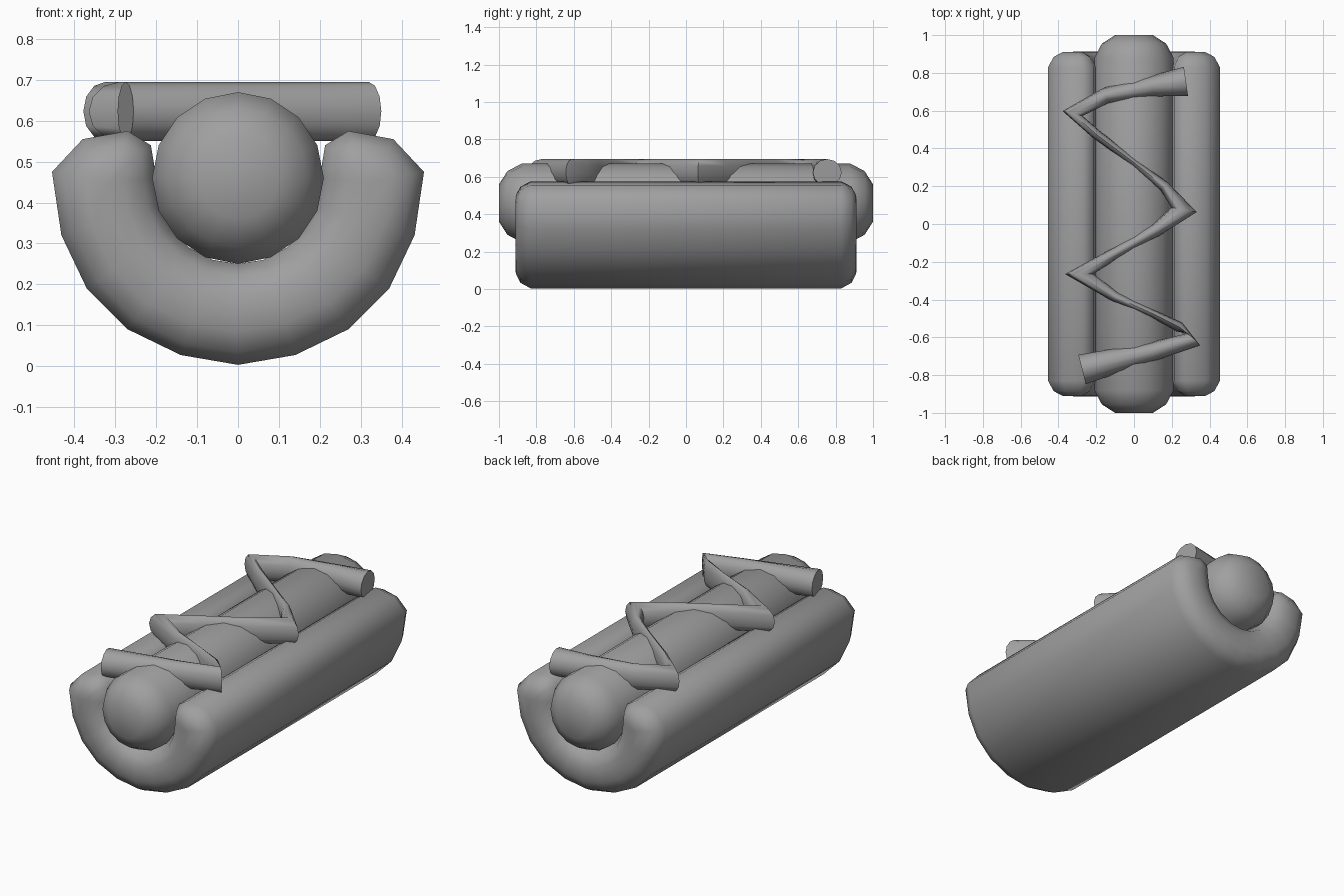
import bpy, bmesh, math
from mathutils import Vector

if "Cube" in bpy.data.objects:
    bpy.data.objects.remove(bpy.data.objects["Cube"], do_unlink=True)

grey = bpy.data.materials.new("plain grey")
grey.use_nodes = True
colour = (0.35, 0.35, 0.35, 1)
grey.diffuse_color = colour
grey.node_tree.nodes["Principled BSDF"].inputs["Base Color"].default_value = colour


def loft(name, rings, angle, caps=True):
    """Skin a row of closed rings that share one point count."""
    bm = bmesh.new()
    rows = [[bm.verts.new(p) for p in ring] for ring in rings]
    for a, b in zip(rows, rows[1:]):
        for i in range(len(a)):
            j = (i + 1) % len(a)
            bm.faces.new((a[i], a[j], b[j], b[i]))
    if caps:
        bm.faces.new(rows[0])
        bm.faces.new(rows[-1])
    bmesh.ops.remove_doubles(bm, verts=bm.verts, dist=0.001)
    bmesh.ops.recalc_face_normals(bm, faces=bm.faces)
    mesh = bpy.data.meshes.new(name)
    bm.to_mesh(mesh)
    bm.free()
    mesh.materials.append(grey)
    obj = bpy.data.objects.new(name, mesh)
    bpy.context.collection.objects.link(obj)
    bpy.ops.object.select_all(action='DESELECT')
    obj.select_set(True)
    bpy.context.view_layer.objects.active = obj
    bpy.ops.object.shade_smooth_by_angle(angle=math.radians(angle))
    return obj


# Bun: a U-shaped profile, mirrored, with rounded lips and ends
centre = Vector((0, 0.45))
outer = [Vector(p) for p in ((0, 0.003), (0.14, 0.027), (0.27, 0.09),
                             (0.37, 0.19), (0.432, 0.32), (0.455, 0.475))]
lip = [Vector(p) for p in ((0.38, 0.555), (0.27, 0.575), (0.213, 0.54), (0.2, 0.46))]
inner = [centre + (p - centre).normalized() * 0.2 for p in outer[:5]]
half = outer + lip + inner[::-1]
mirror = [Vector((-p.x, p.y)) for p in half[1:-1]]
profile = half + mirror[::-1]


def core(p):
    """Nearest point on the middle line of the bun wall."""
    if p.y > centre.y:
        return Vector((math.copysign(0.32, p.x), centre.y))
    return centre + (p - centre).normalized() * 0.32


def bun_ring(y, inset):
    ring = []
    for p in profile:
        to_core = core(p) - p
        q = p + to_core * min(1, inset / to_core.length)
        ring.append((q.x, y, q.y))
    return ring


ends = [(0.912, 1), (0.91, 0.08), (0.885, 0.03), (0.83, 0)]
sections = [(-y, i) for y, i in ends] + ends[::-1]
loft("bun", [bun_ring(y, i) for y, i in sections], 50, caps=False)

# Sausage: a round bar with domed ends
tips = [(1.0, 0.1), (0.955, 0.17), (0.88, 0.21)]
sections = [(-y, r) for y, r in tips] + tips[::-1]
sides = 16
loft("sausage", [[(r * math.cos(2 * math.pi * k / sides), y,
                   0.46 + r * math.sin(2 * math.pi * k / sides))
                  for k in range(sides)] for y, r in sections], 60)

# Sauce: a zigzag strip, each station holding x, y and half width
path = [(0.275, 0.755, 0.078), (0.1, 0.73, 0.055), (-0.15, 0.68, 0.042),
        (-0.325, 0.585, 0.055), (-0.2, 0.475, 0.026), (0, 0.325, 0.02),
        (0.16, 0.2, 0.028), (0.265, 0.075, 0.068), (0.12, -0.03, 0.035),
        (-0.1, -0.155, 0.03), (-0.29, -0.265, 0.075), (-0.1, -0.385, 0.028),
        (0.1, -0.475, 0.02), (0.24, -0.545, 0.028), (0.32, -0.61, 0.045),
        (0.1, -0.675, 0.05), (-0.275, -0.77, 0.08)]
rings = []
for i, (x, y, w) in enumerate(path):
    a, b = path[max(i - 1, 0)], path[min(i + 1, len(path) - 1)]
    t = Vector((b[0] - a[0], b[1] - a[1])).normalized()
    ring = []
    for k in range(12):
        turn = 2 * math.pi * k / 12
        s = w * math.cos(turn)
        ring.append((x - t.y * s, y + t.x * s, 0.623 + 0.072 * math.sin(turn)))
    rings.append(ring)
loft("sauce_zigzag", rings, 60)
